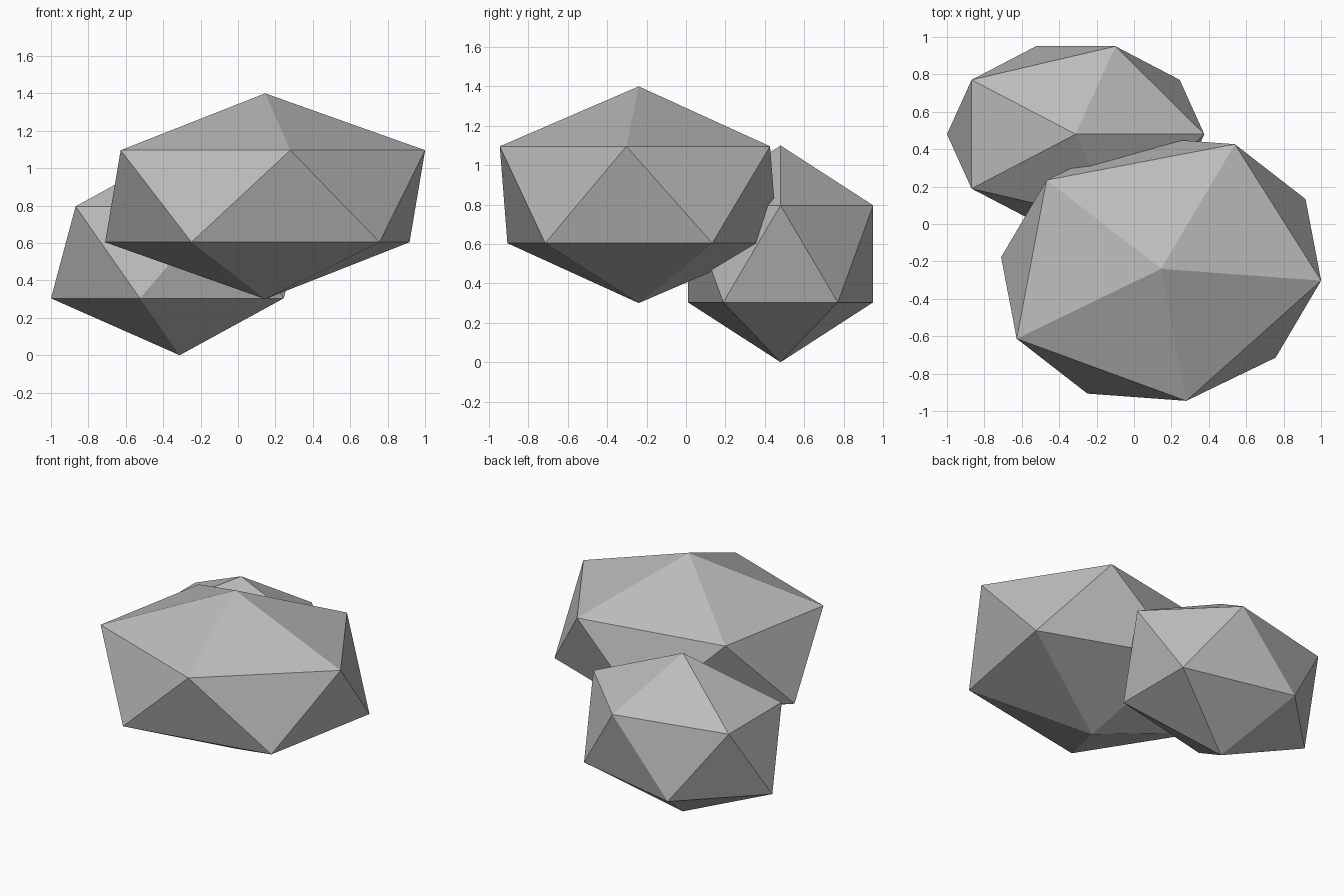
import bpy
import math

if "Cube" in bpy.data.objects:
    bpy.data.objects.remove(bpy.data.objects["Cube"], do_unlink=True)

# Single stone colour
stone = bpy.data.materials.new("stone grey")
stone.use_nodes = True
GREY = (0.5, 0.5, 0.5, 1)
stone.diffuse_color = GREY
stone.node_tree.nodes["Principled BSDF"].inputs["Base Color"].default_value = GREY


def rock(name, location, scale, turn=0):
    """A flat-shaded, stretched icosahedron."""
    bpy.ops.mesh.primitive_ico_sphere_add(subdivisions=1, radius=1, location=location)
    obj = bpy.context.object
    obj.name = name
    obj.scale = scale
    obj.rotation_euler.z = math.radians(turn)
    obj.data.materials.append(stone)
    return obj


# Large raised rock at the front, small low rock at the back
rock("large_rock", (0.145, -0.24, 0.85), (0.803, 0.974, 0.55), -79.2)
rock("small_rock", (-0.312, 0.48, 0.55), (0.769, 0.553, 0.55))
